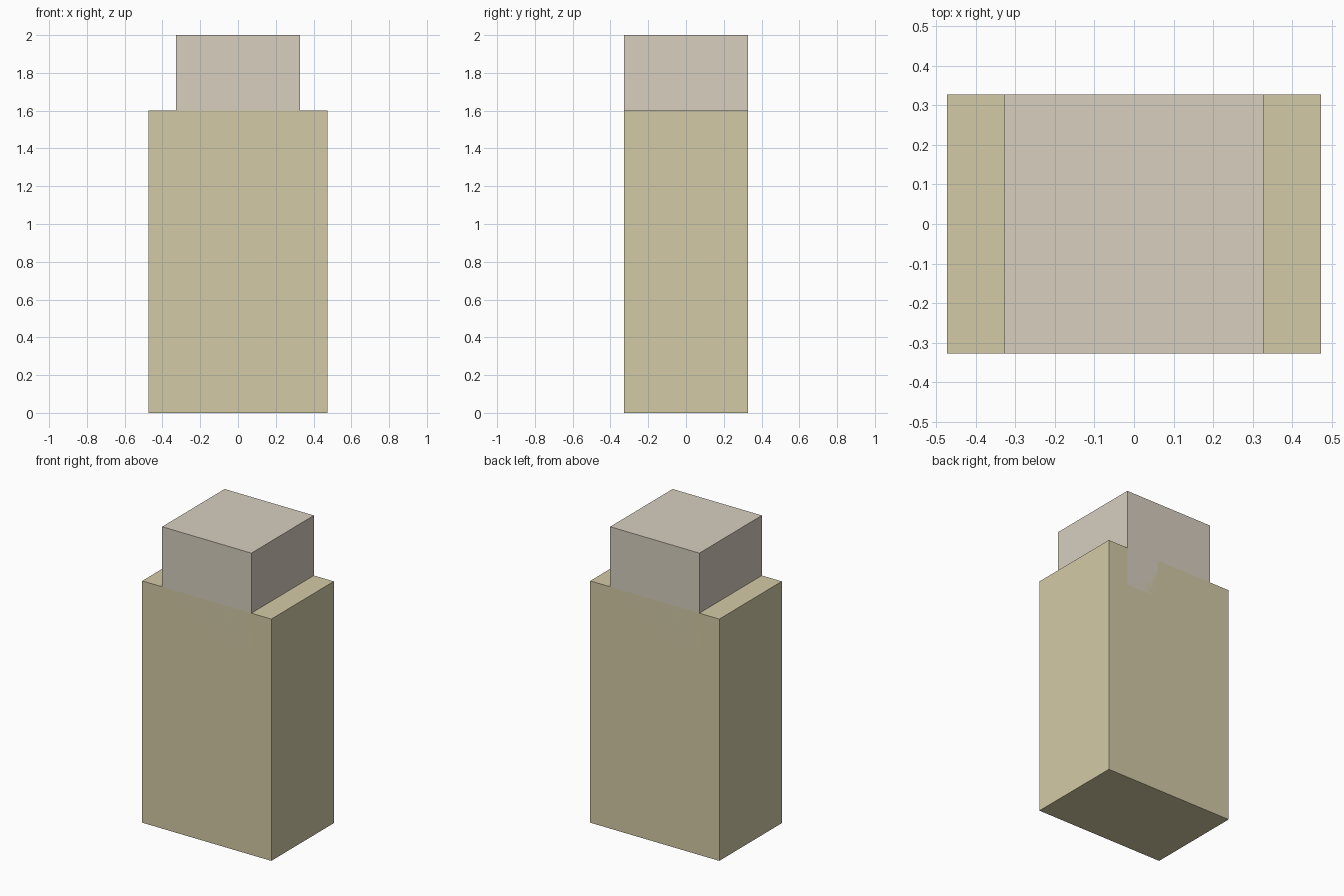
import bpy

if "Cube" in bpy.data.objects:
    bpy.data.objects.remove(bpy.data.objects["Cube"])


def box(name, size, center, color):
    """Add a flat-shaded box with its own plain colour."""
    bpy.ops.mesh.primitive_cube_add(size=1, location=center)
    obj = bpy.context.object
    obj.name = name
    obj.scale = size
    bpy.ops.object.transform_apply(location=False, rotation=False, scale=True)
    mat = bpy.data.materials.new(name + "_colour")
    mat.diffuse_color = color
    mat.use_nodes = True
    mat.node_tree.nodes["Principled BSDF"].inputs["Base Color"].default_value = mat.diffuse_color
    obj.data.materials.append(mat)
    return obj


DEPTH = 0.654      # shared depth, also the side of the upper cube
BODY_H = 1.602

# tall lower block
box("body", (0.946, DEPTH, BODY_H), (0, 0, BODY_H / 2), (0.65, 0.59, 0.38, 1))

# upper cube, sunk partly into the block
box("head", (DEPTH, DEPTH, DEPTH), (0, 0, 2 - DEPTH / 2), (0.68, 0.62, 0.52, 1))
